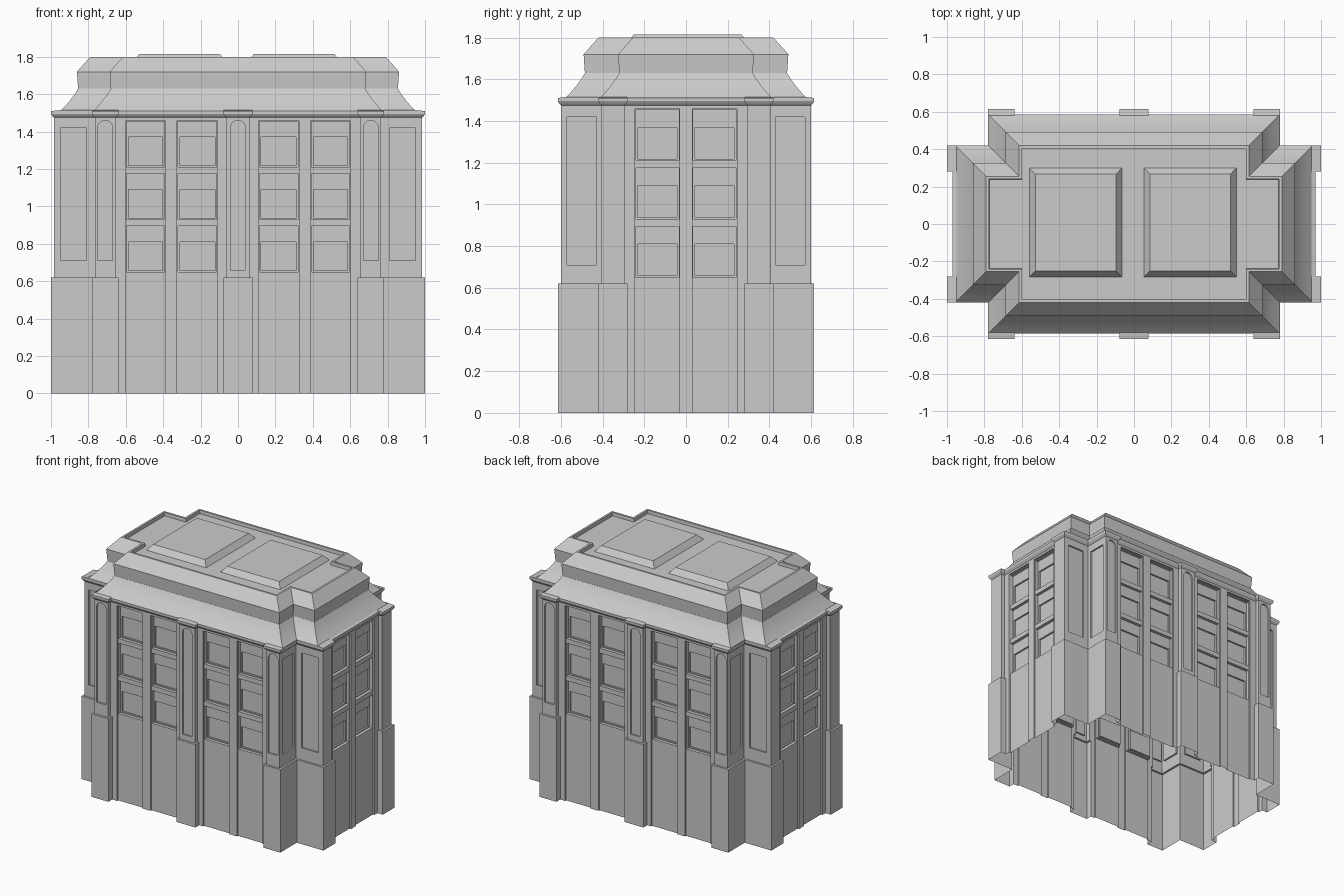
import bpy, bmesh, math

old = bpy.data.objects.get("Cube")
if old:
    bpy.data.objects.remove(old)

STONE = (0.6, 0.6, 0.6, 1)
stone = bpy.data.materials.new("stone grey")
stone.use_nodes = True
stone.diffuse_color = STONE
stone.node_tree.nodes["Principled BSDF"].inputs["Base Color"].default_value = STONE


def make(name, bm):
    mesh = bpy.data.meshes.new(name)
    bm.to_mesh(mesh)
    bm.free()
    mesh.materials.append(stone)
    obj = bpy.data.objects.new(name, mesh)
    bpy.context.collection.objects.link(obj)
    return obj


def mirrored(q):
    """Closed outline from the front right quarter."""
    back = q[::-1]
    return (q + [(x, -y) for x, y in back] + [(-x, -y) for x, y in q]
            + [(-x, y) for x, y in back])


def loft(bm, levels, bottom=False, top=False):
    rings = [[bm.verts.new((x, y, z)) for x, y in pts] for pts, z in levels]
    n = len(rings[0])
    for a, b in zip(rings, rings[1:]):
        for i in range(n):
            j = (i + 1) % n
            bm.faces.new((a[i], a[j], b[j], b[i]))
    bmesh.ops.remove_doubles(bm, verts=bm.verts, dist=0.0005)
    for wanted, z in ((bottom, levels[0][1]), (top, levels[-1][1])):
        if wanted:
            edges = [e for e in bm.edges if e.is_boundary
                     and all(abs(v.co.z - z) < 1e-4 for v in e.verts)]
            bmesh.ops.contextual_create(bm, geom=edges)
    bmesh.ops.recalc_face_normals(bm, faces=bm.faces)


WALL_X, WALL_Y = 0.955, 0.57


def plan(s, g):
    """Cross plan with pilasters shrunk by s and walls grown by g."""
    wx, wy = WALL_X + g, WALL_Y + g
    px, py = 1 - s, 0.615 - s
    return mirrored([
        (0.078 - s, -py), (0.078 - s, -wy), (0.64 + s, -wy), (0.64 + s, -py),
        (0.78 - s, -py), (0.78 - s, s - 0.42), (px, s - 0.42),
        (px, -0.28 - s), (wx, -0.28 - s)])


# Walls, plinth ledge and cornice in one shell
RIM = 1.515
SHRINK = 0.015
clamped = [(max(-0.95, min(0.95, x)), max(-0.58, min(0.58, y))) for x, y in plan(0, 0.015)]
bm = bmesh.new()
loft(bm, [(plan(0, 0), 0), (plan(0, 0), 0.62), (plan(SHRINK, 0), 0.62),
          (plan(SHRINK, 0), 1.475), (plan(0.006, 0.009), 1.485),
          (plan(0, 0.015), 1.495), (plan(0, 0.015), 1.51), (clamped, RIM)], True, True)
walls = make("walls", bm)


def pocket(bm, along_x, u0, u1, z0, z1, depth_at, arch=False):
    """Cutters from depth_at outwards, on all mirrored positions."""
    shape = [(u0, z0), (u1, z0)]
    if arch:
        r = (u1 - u0) / 2
        shape += [(u0 + r + r * math.cos(math.pi * k / 10),
                   z1 - r + r * math.sin(math.pi * k / 10)) for k in range(11)]
    else:
        shape += [(u1, z1), (u0, z1)]
    mirrors = (1, -1) if u0 > 0 else (1,)
    for su in mirrors:
        for sd in (1, -1):
            ends = []
            for d in (depth_at, depth_at + 0.15):
                ends.append([bm.verts.new((u * su, d * sd, z) if along_x else (d * sd, u * su, z))
                             for u, z in shape])
            a, b = ends
            n = len(shape)
            bm.faces.new(a)
            bm.faces.new(b[::-1])
            for i in range(n):
                j = (i + 1) % n
                bm.faces.new((a[j], a[i], b[i], b[j]))


def carve(name, cuts):
    bm = bmesh.new()
    for c in cuts:
        pocket(bm, *c)
    bmesh.ops.recalc_face_normals(bm, faces=bm.faces)
    cutter = make(name, bm)
    cutter.hide_render = True
    mod = walls.modifiers.new(name, 'BOOLEAN')
    mod.operation = 'DIFFERENCE'
    mod.solver = 'EXACT'
    mod.object = cutter
    return cutter


# Window columns: (runs along x, start, end, wall face)
columns = [(True, 0.11, 0.325, WALL_Y), (True, 0.39, 0.6, WALL_Y), (False, 0.03, 0.245, WALL_X)]
sills = (0.65, 0.93, 1.21)
cutters = [
    carve("bay_cutter", [(ax, a, b, -0.1, 1.46, w - 0.012) for ax, a, b, w in columns]),
    carve("row_cutter", [(ax, a + 0.004, b - 0.004, z, z + 0.245, w - 0.035)
                         for ax, a, b, w in columns for z in sills]),
    carve("pane_cutter", [(ax, a + 0.014, b - 0.014, z + 0.008, z + 0.16, w - 0.048)
                          for ax, a, b, w in columns for z in sills]),
    carve("pilaster_cutter", [
        (True, 0.81, 0.95, 0.71, 1.42, 0.393),
        (False, 0.43, 0.57, 0.71, 1.42, 0.753),
        (True, 0.67, 0.75, 0.71, 1.46, 0.588, True),
        (True, -0.04, 0.04, 0.66, 1.46, 0.588, True)]),
]

# Bake the cuts, then open the shell at floor and roof
graph = bpy.context.evaluated_depsgraph_get()
baked = bpy.data.meshes.new_from_object(walls.evaluated_get(graph))
walls.modifiers.clear()
walls.data = baked
for c in cutters:
    bpy.data.objects.remove(c)
bm = bmesh.new()
bm.from_mesh(baked)
caps = [f for f in bm.faces if all(v.co.z < 0.001 for v in f.verts)
        or all(v.co.z > RIM - 0.001 for v in f.verts)]
bmesh.ops.delete(bm, geom=caps, context='FACES')
bm.to_mesh(baked)
bm.free()


# Mansard roof with a low rim around the sunken deck
def cross(d):
    return mirrored([(0.78 - d, d - 0.585), (0.78 - d, d - 0.42), (0.955 - d, d - 0.42)])


bm = bmesh.new()
profile = [(0, 1.505), (0.03, 1.535), (0.06, 1.57), (0.085, 1.605), (0.1, 1.63),
           (0.094, 1.72), (0.125, 1.755), (0.165, 1.8), (0.18, 1.8), (0.182, 1.775)]
loft(bm, [(cross(d), z) for d, z in profile], top=True)
roof = make("roof", bm)


# Two raised skylights
def rect(cx, cy, hx, hy):
    return [(cx - hx, cy - hy), (cx + hx, cy - hy), (cx + hx, cy + hy), (cx - hx, cy + hy)]


lights = []
for side, cx in (("right", -0.312), ("left", 0.3)):
    bm = bmesh.new()
    loft(bm, [(rect(cx, 0.008, 0.248, 0.292), 1.774), (rect(cx, 0.008, 0.215, 0.258), 1.815)], top=True)
    lights.append(make(side + "_skylight", bm))

# Smooth the roof curve, keep hard corners
bpy.ops.object.select_all(action='DESELECT')
roof.select_set(True)
bpy.context.view_layer.objects.active = roof
bpy.ops.object.shade_smooth_by_angle(angle=math.radians(25))
